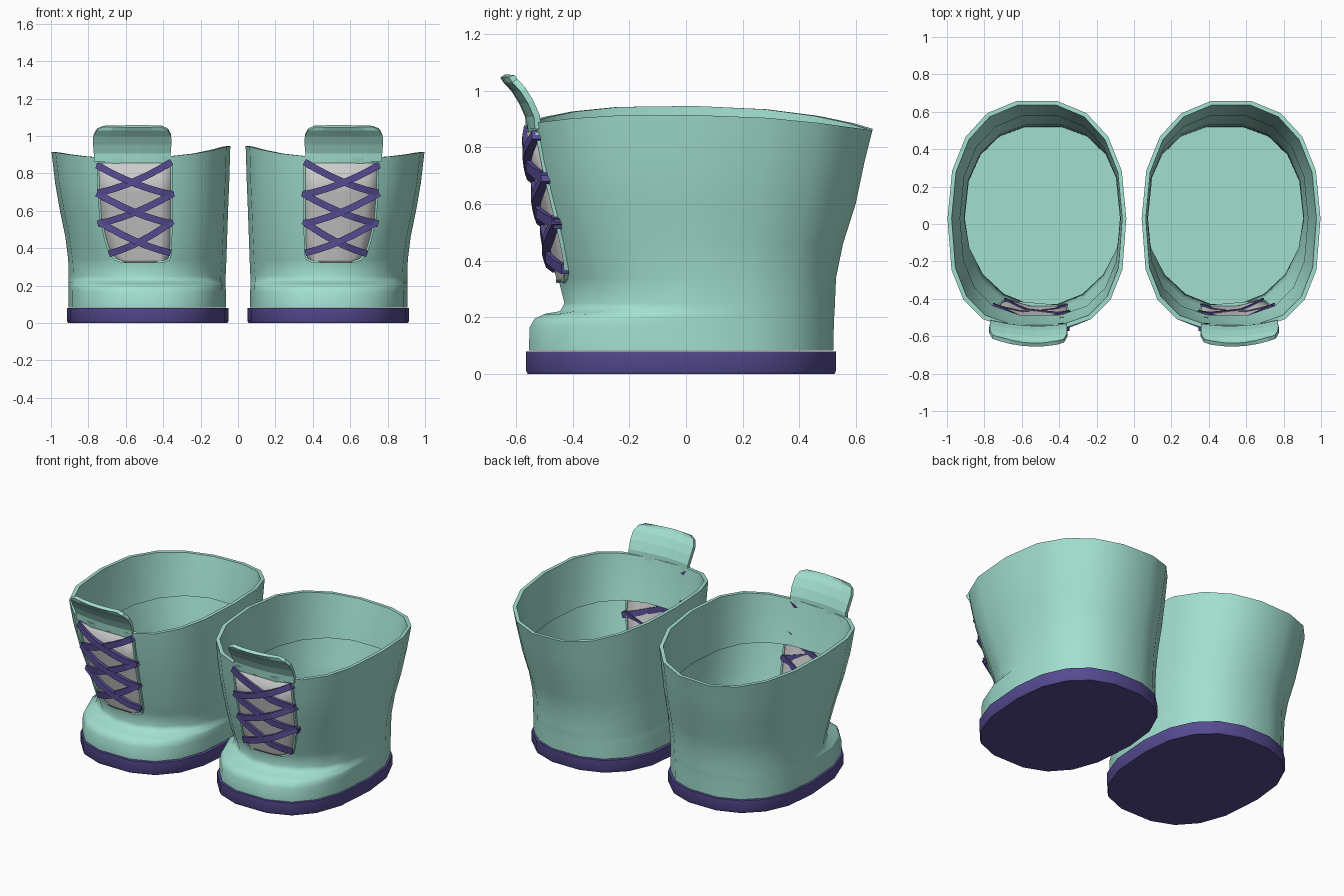
import bpy, bmesh, math
from mathutils import Vector
from mathutils.bvhtree import BVHTree

if "Cube" in bpy.data.objects:
    bpy.data.objects.remove(bpy.data.objects["Cube"])

SIDES = 18


def material(name, rgb):
    m = bpy.data.materials.new(name)
    m.diffuse_color = (*rgb, 1)
    m.use_nodes = True
    m.node_tree.nodes["Principled BSDF"].inputs["Base Color"].default_value = m.diffuse_color
    return m


TEAL = material("teal", (0.36, 0.74, 0.63))
PURPLE = material("purple", (0.09, 0.07, 0.28))


def ring(z, x0, x1, yf, yb, nf=2.6, nb=2.35, inset=0.0, rim=False):
    """Egg-like horizontal section with its own front and back fullness."""
    pts = []
    xc, yc = (x0 + x1) / 2, 0.03
    for i in range(SIDES):
        t = 2 * math.pi * i / SIDES
        c, s = math.cos(t), math.sin(t)
        n = nb if s > 0 else nf
        half = (yb - yc) if s > 0 else (yc - yf)
        x = xc + ((x1 - x0) / 2 - inset) * math.copysign(abs(c) ** (2 / n), c)
        y = yc + (half + .006 - inset) * math.copysign(abs(s) ** (2 / n), s)
        lift = 0.057 * c * c - 0.016 * c - 0.012 * s if rim else 0
        pts.append((x, y, z + lift))
    return pts


def loft(rows, closed=True, cap_start=False, cap_end=False):
    bm = bmesh.new()
    vs = [[bm.verts.new(p) for p in r] for r in rows]
    n = len(rows[0])
    for a, b in zip(vs, vs[1:]):
        for i in range(n if closed else n - 1):
            j = (i + 1) % n
            bm.faces.new((a[i], a[j], b[j], b[i]))
    if cap_start:
        bm.faces.new(vs[0][::-1])
    if cap_end:
        bm.faces.new(vs[-1])
    return bm


def finish(bm, name, mat=None, smooth=None, thick=None):
    bmesh.ops.recalc_face_normals(bm, faces=bm.faces)
    me = bpy.data.meshes.new(name)
    bm.to_mesh(me)
    bm.free()
    ob = bpy.data.objects.new(name, me)
    bpy.context.collection.objects.link(ob)
    if mat:
        me.materials.append(mat)
    if smooth:
        bpy.ops.object.select_all(action='DESELECT')
        ob.select_set(True)
        bpy.context.view_layer.objects.active = ob
        bpy.ops.object.shade_smooth_by_angle(angle=math.radians(smooth))
    if thick:
        sol = ob.modifiers.new("thickness", 'SOLIDIFY')
        sol.thickness, sol.offset = thick, 0
    ob.modifiers.new("pair", 'MIRROR').use_mirror_merge = False
    return ob


# sole
finish(loft([ring(0, .05, .915, -.565, .53, inset=.006), ring(.012, .05, .915, -.565, .53),
             ring(.08, .05, .915, -.565, .53)], cap_start=True, cap_end=True),
       "sole", PURPLE, smooth=40)

# upper: toe cap, pinched instep, flaring shaft, rim and inner lining
shaft = [
    (.084, .065, .905, -.555, .52), (.165, .065, .905, -.553, .522), (.195, .066, .905, -.535, .523),
    (.212, .067, .905, -.50, .524), (.222, .067, .905, -.445, .525, 2.1), (.25, .066, .905, -.43, .526, 2.0),
    (.34, .062, .908, -.452, .53, 2.2), (.46, .058, .923, -.478, .555, 2.4),
    (.60, .053, .952, -.508, .60, 2.6), (.75, .047, .978, -.54, .632, 2.7)]
rows = [ring(*s) for s in shaft]
rim = (.873, .041, .997, -.562, .66, 2.75)
rows.append(ring(*rim, rim=True))
rows.append(ring(*rim, inset=.022, rim=True))
rows.append(ring(.75, *shaft[9][1:], inset=.024))
rows.append(ring(.62, *shaft[8][1:], inset=.022))
upper = loft(rows, cap_start=True)
tree = BVHTree.FromBMesh(upper)
finish(upper, "boot_upper", TEAL, smooth=60)


def front_y(x, z):
    return tree.ray_cast(Vector((x, -2, z)), Vector((0, 1, 0)))[0].y


# grey tongue panel lying in the front opening
panel = []
for z, a, b in [(.327, .40, .62), (.34, .37, .655), (.37, .36, .685), (.45, .358, .71),
                (.56, .355, .735), (.70, .355, .745), (.855, .355, .75)]:
    xs = [a + (b - a) * i / 6 for i in range(7)]
    panel.append([(x, front_y(x, z) + .002, z) for x in xs])
finish(loft(panel, closed=False), "tongue_panel", smooth=40, thick=.018)


def sweep(pts, w, d):
    """Rectangular strip along a path that hugs the boot front."""
    rows = []
    for i, p in enumerate(pts):
        t = Vector(pts[min(i + 1, len(pts) - 1)]) - Vector(pts[max(i - 1, 0)])
        side = Vector((-t.z, 0, t.x)).normalized() * w / 2
        out = Vector((0, -d / 2, 0))
        p = Vector(p)
        rows.append([p + side + out, p - side + out, p - side - out, p + side - out])
    return loft(rows, cap_start=True, cap_end=True)


# thin raised lip around the panel opening
edge = [r[0] for r in panel[::-1]] + [r[-1] for r in panel]
finish(sweep(edge, .012, .026), "opening_edge", TEAL)

# tongue tab rising above the rim
tab = []
for z, y, h in [(.865, -.552, .203), (.91, -.556, .204), (.96, -.578, .208), (1.005, -.606, .207),
                (1.035, -.634, .19), (1.052, -.645, .155)]:
    tab.append([(.565 + h * u, y + .02 * u * u + .01 * u, z)
                for u in (-1, -.6, -.2, .2, .6, 1)])
finish(loft(tab, closed=False), "tongue_tab", TEAL, thick=.022)

# crossed laces, sagging slightly
crosses = [((.355, .862), (.75, .695)), ((.755, .845), (.345, .685)),
           ((.345, .695), (.75, .53)), ((.755, .695), (.35, .53)),
           ((.35, .545), (.69, .37)), ((.745, .545), (.36, .375))]
for k, ((x0, z0), (x1, z1)) in enumerate(crosses):
    pts = []
    for i in range(7):
        u = i / 6
        x, z = x0 + (x1 - x0) * u, z0 + (z1 - z0) * u
        bow = 4 * u * (1 - u)
        pts.append((x, front_y(x, z) - .003 - .006 * (k % 2) * bow, z - .02 * bow))
    finish(sweep(pts, .036, .044), f"lace_{k + 1}", PURPLE)
